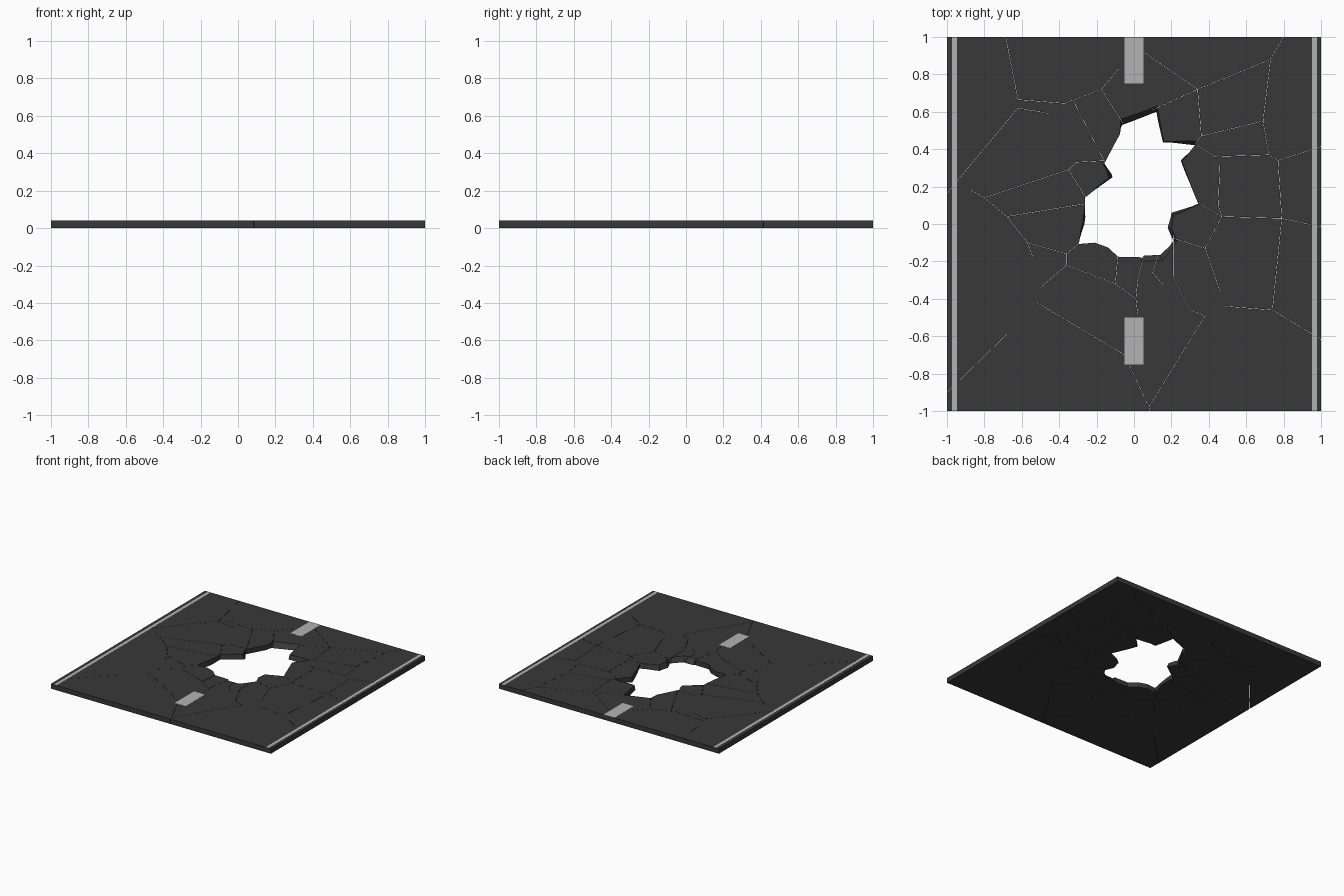
import bpy, bmesh
from mathutils import Vector

if "Cube" in bpy.data.objects:
    bpy.data.objects.remove(bpy.data.objects["Cube"])

T = 0.04  # slab thickness


def material(name, v):
    m = bpy.data.materials.new(name)
    m.diffuse_color = (v, v, v, 1)
    m.use_nodes = True
    m.node_tree.nodes["Principled BSDF"].inputs["Base Color"].default_value = m.diffuse_color
    return m


asphalt = material("asphalt", 0.04)
paint = material("paint", 0.45)


def finish(name, bm, mat=None):
    bmesh.ops.recalc_face_normals(bm, faces=bm.faces)
    me = bpy.data.meshes.new(name)
    bm.to_mesh(me)
    bm.free()
    ob = bpy.data.objects.new(name, me)
    bpy.context.collection.objects.link(ob)
    if mat:
        me.materials.append(mat)
    return ob


def prism(bm, low, high, z0, z1):
    a = [bm.verts.new((x, y, z0)) for x, y in low]
    b = [bm.verts.new((x, y, z1)) for x, y in high]
    bm.faces.new(a[::-1])
    bm.faces.new(b)
    n = len(a)
    for i in range(n):
        j = (i + 1) % n
        bm.faces.new((a[i], a[j], b[j], b[i]))


def block(name, x0, x1, y0, y1, z0, z1, mat):
    bm = bmesh.new()
    r = [(x0, y0), (x1, y0), (x1, y1), (x0, y1)]
    prism(bm, r, r, z0, z1)
    return finish(name, bm, mat)


slab = block("road_slab", -1, 1, -1, 1, 0, T, asphalt)

# Ragged hole: x, y at the bottom, then the outward lean of the top edge
HOLE = [
    (.12, .60, .005, .03), (.155, .435, .005, .005), (.335, .42, .005, .02),
    (.25, .34, .005, 0), (.345, .11, 0, -.005), (.2, .06, .01, -.012),
    (.18, -.02, .02, 0), (.21, -.09, .02, 0), (.14, -.165, .01, -.03),
    (.05, -.17, -.005, -.03), (.04, -.178, 0, 0), (-.085, -.175, 0, 0),
    (-.14, -.125, 0, 0), (-.21, -.10, 0, 0), (-.295, -.107, 0, 0),
    (-.265, 0, -.01, 0), (-.262, .14, 0, 0), (-.115, .25, -.02, -.005),
    (-.16, .325, -.003, -.01), (-.075, .48, 0, 0), (-.063, .53, -.005, .03),
]
bm = bmesh.new()
prism(bm, [(x - u / 2, y - v / 2) for x, y, u, v in HOLE],
      [(x + 1.5 * u, y + 1.5 * v) for x, y, u, v in HOLE], -T / 2, T * 1.5)
hole = finish("hole_cutter", bm)

# Hairline cracks between the broken pieces
LEFT = [
    [(-.69, 1.02), (-.62, .665), (-.37, .645), (-.175, .72), (-.08, .83)],
    [(-.45, .59), (-.62, .62), (-1.02, .14)],
    [(-.62, .665), (-.62, .62)],
    [(-.32, .65), (-.15, .32)],
    [(-.175, .72), (-.06, .54)],
    [(-.87, .18), (-.80, .14), (-.35, .29), (-.31, .33), (-.14, .34)],
    [(-.35, .29), (-.25, .13)],
    [(-.80, .14), (-.68, .04), (-.25, .11)],
    [(-.68, .04), (-.57, -.10), (-.36, -.16), (-.28, -.09)],
    [(-.57, -.10), (-.54, -.18)],
    [(-.36, -.16), (-.36, -.22), (-.50, -.34)],
    [(-.36, -.22), (-.10, -.32), (.01, -.40)],
    [(-.10, -.32), (-.085, -.16)],
    [(-.52, -.42), (-.05, -.70), (.08, -.98), (.09, -1.02)],
    [(-1.02, -.92), (-.68, -.59)],
]
RIGHT = [
    [(.08, -.98), (.38, -.49), (.30, -.46), (.21, -.28), (.21, -.06)],
    [(.055, -.16), (.02, -.30), (.01, -.40), (.02, -.48)],
    [(.13, -.16), (.10, -.26), (.16, -.33)],
    [(.19, -.07), (.38, -.13), (.47, .04), (.33, .12)],
    [(.38, -.13), (.46, -.36)],
    [(.34, .42), (.43, .36), (.46, .33), (.45, .10), (.47, .04)],
    [(.47, .04), (.79, .03), (1.02, -.02)],
    [(.43, .36), (.72, .37), (.77, .34), (1.02, .42)],
    [(.77, .34), (.79, .03), (.74, -.46), (1.02, -.63)],
    [(.74, -.46), (.49, -.44)],
    [(.33, .43), (.36, .47), (.69, .55), (.73, .88), (.81, 1.02)],
    [(.69, .55), (.72, .37)],
    [(.73, .88), (.34, .72), (.10, .61)],
    [(.36, .47), (.34, .72), (.05, .92)],
]
bm = bmesh.new()
for line in LEFT + RIGHT:
    for p, q in zip(line, line[1:]):
        p, q = Vector(p), Vector(q)
        d = (q - p).normalized() * 0.0008
        n = Vector((-d.y, d.x))
        p, q = p - d, q + d
        r = [p - n, q - n, q + n, p + n]
        prism(bm, r, r, -T / 2, T * 1.5)
cracks = finish("crack_cutter", bm)

for cutter in (hole, cracks):
    m = slab.modifiers.new(cutter.name, 'BOOLEAN')
    m.operation = 'DIFFERENCE'
    m.solver = 'EXACT'
    m.use_self = True
    m.object = cutter
    cutter.hide_render = True
    cutter.hide_set(True)

# Painted road markings
for side, x in (("left", -.96), ("right", .965)):
    block(side + "_edge_line", x - .013, x + .013, -1, 1, T - .002, T + .0008, paint)
for side, y in (("back", .75), ("front", -.75)):
    block(side + "_centre_dash", -.05, .05, y, y + .25, T - .002, T + .0008, paint)
